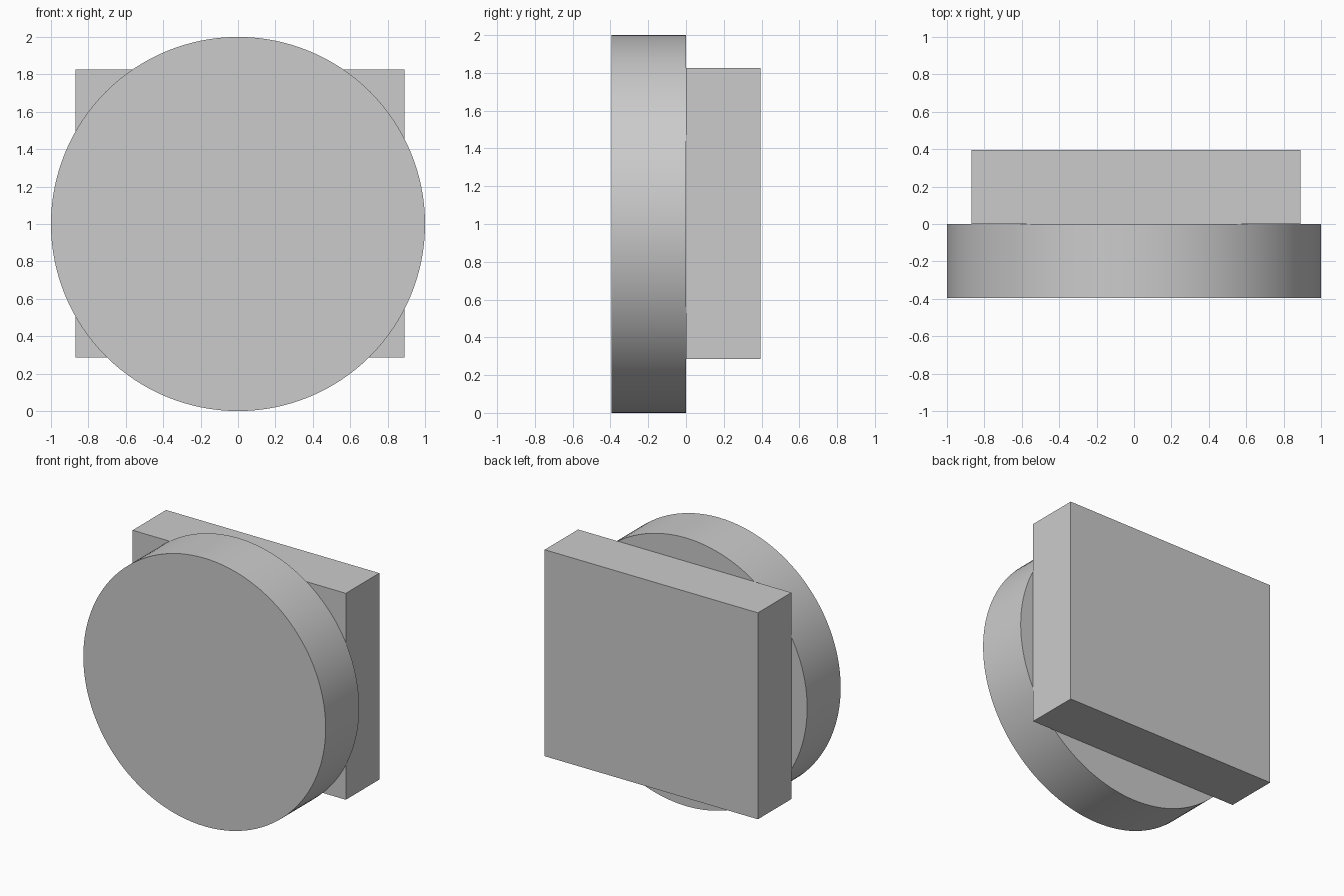
import bpy
import math

default = bpy.data.objects.get("Cube")
if default:
    bpy.data.objects.remove(default, do_unlink=True)

DEPTH = 0.395  # both parts share this thickness and meet at y = 0

grey = bpy.data.materials.new("light_grey")
grey.use_nodes = True
colour = (0.6, 0.6, 0.6, 1)
grey.diffuse_color = colour
grey.node_tree.nodes["Principled BSDF"].inputs["Base Color"].default_value = colour


def finish(name):
    obj = bpy.context.object
    obj.name = obj.data.name = name
    obj.data.materials.append(grey)
    return obj


# Round front disc with a smooth rim
bpy.ops.mesh.primitive_cylinder_add(
    vertices=128, radius=1, depth=DEPTH,
    location=(0, -DEPTH / 2, 1), rotation=(math.pi / 2, 0, 0))
finish("front_disc")
bpy.ops.object.transform_apply(location=False, rotation=True, scale=False)
bpy.ops.object.shade_smooth_by_angle(angle=math.radians(30))

# Rectangular back block, slightly off centre
left, right, bottom, top = -0.87, 0.89, 0.285, 1.825
bpy.ops.mesh.primitive_cube_add(
    size=1, location=((left + right) / 2, DEPTH / 2, (bottom + top) / 2))
block = finish("back_block")
block.scale = (right - left, DEPTH, top - bottom)
bpy.ops.object.transform_apply(location=False, rotation=False, scale=True)
